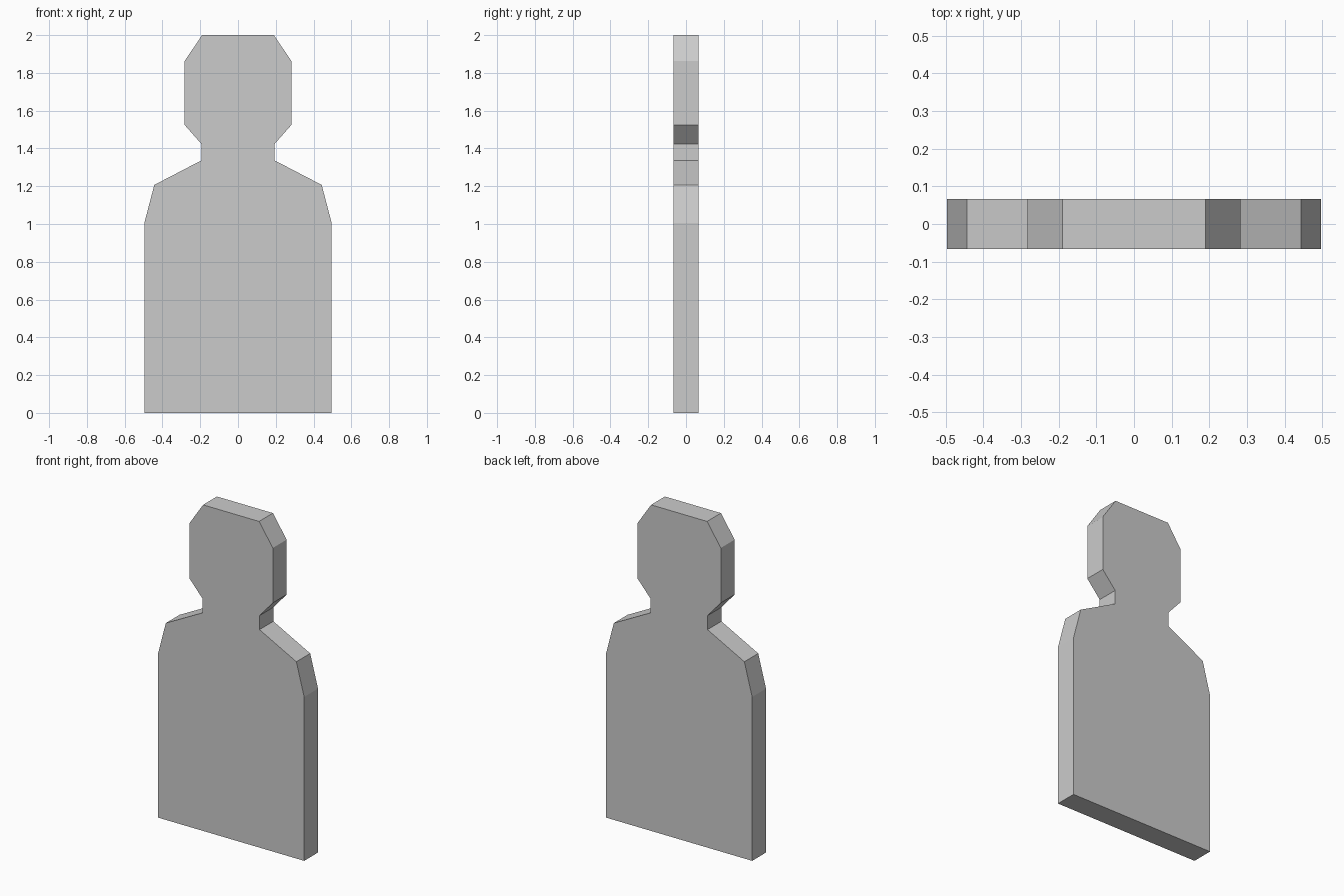
import bpy
import bmesh

if "Cube" in bpy.data.objects:
    bpy.data.objects.remove(bpy.data.objects["Cube"])

HALF_DEPTH = 0.067

# Right half of the silhouette (x, z), from base to crown
half = [
    (0.496, 0.0), (0.496, 1.005),      # body side
    (0.443, 1.207), (0.193, 1.337),    # shoulder
    (0.193, 1.423), (0.283, 1.525),    # neck and jaw
    (0.283, 1.862), (0.19, 2.0),       # head
]
outline = half + [(-x, z) for x, z in reversed(half)]

# Flat silhouette board, extruded front to back
bm = bmesh.new()
face = bm.faces.new([bm.verts.new((x, -HALF_DEPTH, z)) for x, z in outline])
result = bmesh.ops.extrude_face_region(bm, geom=[face], use_keep_orig=True)
verts = [v for v in result["geom"] if isinstance(v, bmesh.types.BMVert)]
bmesh.ops.translate(bm, verts=verts, vec=(0, 2 * HALF_DEPTH, 0))
bmesh.ops.recalc_face_normals(bm, faces=bm.faces)

mesh = bpy.data.meshes.new("silhouette_target")
bm.to_mesh(mesh)
bm.free()
board = bpy.data.objects.new("silhouette_target", mesh)
bpy.context.collection.objects.link(board)
